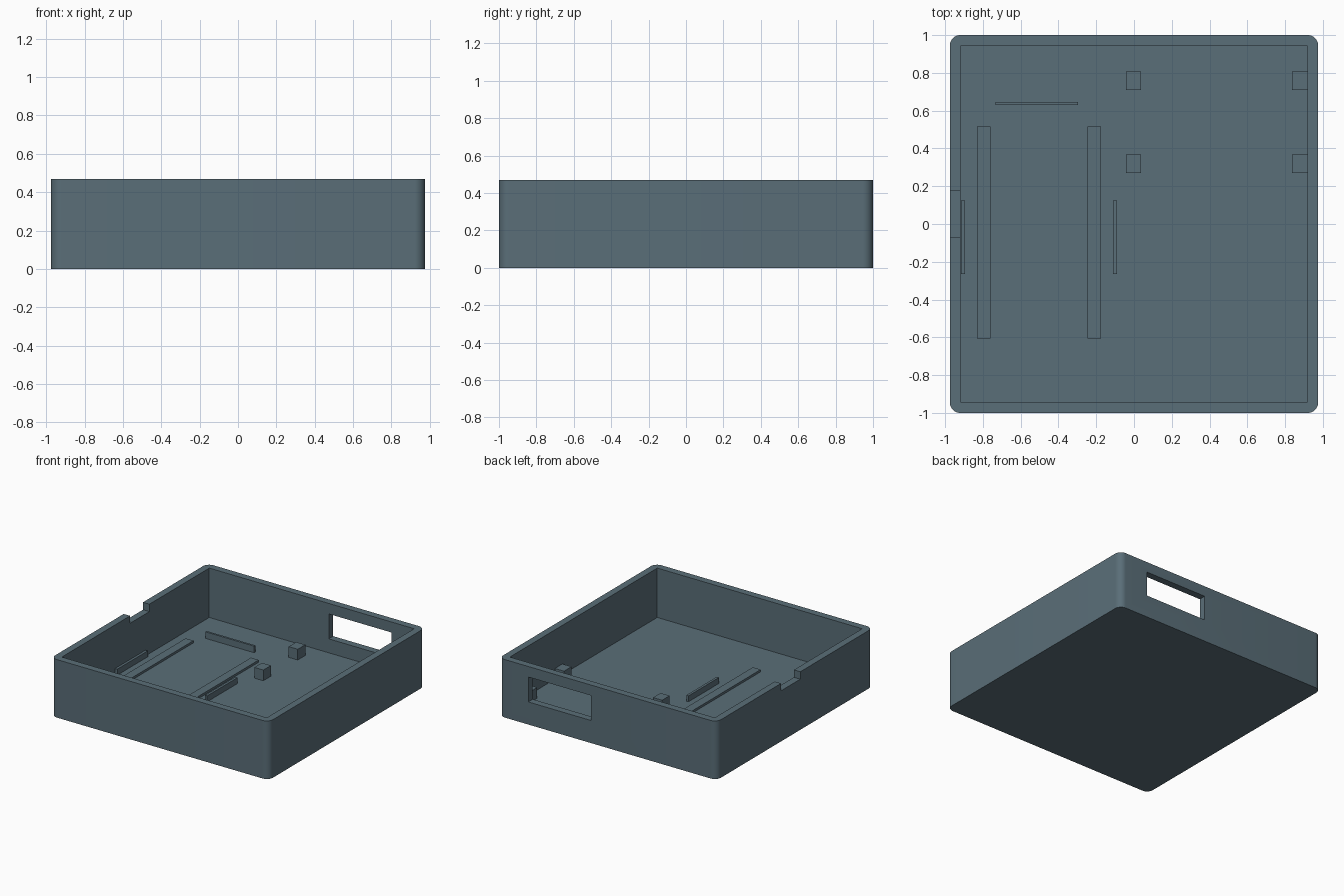
import bpy, bmesh, math

if "Cube" in bpy.data.objects:
    bpy.data.objects.remove(bpy.data.objects["Cube"])

HX, HY, H = 0.975, 1.0, 0.47      # half width, half depth, height
FLOOR = 0.07

slate = bpy.data.materials.new("slate blue grey")
slate.diffuse_color = (0.102, 0.156, 0.188, 1)
slate.use_nodes = True
slate.node_tree.nodes["Principled BSDF"].inputs["Base Color"].default_value = slate.diffuse_color


def box(name, x0, x1, y0, y1, z0, z1, corner=0):
    """Box from its limits, optionally with rounded vertical edges."""
    bm = bmesh.new()
    bmesh.ops.create_cube(bm, size=1)
    for v in bm.verts:
        v.co.x = x1 if v.co.x > 0 else x0
        v.co.y = y1 if v.co.y > 0 else y0
        v.co.z = z1 if v.co.z > 0 else z0
    if corner:
        upright = [e for e in bm.edges
                   if abs(e.verts[0].co.z - e.verts[1].co.z) > 0.01]
        bmesh.ops.bevel(bm, geom=upright, offset=corner, segments=10,
                        profile=0.5, affect='EDGES')
    mesh = bpy.data.meshes.new(name)
    bm.to_mesh(mesh)
    bm.free()
    mesh.materials.append(slate)
    ob = bpy.data.objects.new(name, mesh)
    bpy.context.collection.objects.link(ob)
    return ob


# Open tray with rounded outer corners
tray = box("tray", -HX, HX, -HY, HY, 0, H, corner=0.055)

# Cavity, back window and left rim notch
cutters = [
    box("cavity_cutter", -0.918, 0.918, -0.943, 0.943, FLOOR, 0.6),
    box("window_cutter", 0.153, 0.713, 0.9, 1.1, 0.183, 0.385),
    box("notch_cutter", -1.1, -0.85, -0.07, 0.177, 0.41, 0.6),
]
bpy.context.view_layer.objects.active = tray
tray.select_set(True)
for c in cutters:
    mod = tray.modifiers.new(c.name, 'BOOLEAN')
    mod.operation = 'DIFFERENCE'
    mod.solver = 'EXACT'
    mod.object = c
    bpy.ops.object.modifier_apply(modifier=mod.name)
for c in cutters:
    bpy.data.objects.remove(c, do_unlink=True)
bpy.ops.object.shade_smooth_by_angle(angle=math.radians(30))

BASE = FLOOR - 0.01               # fittings sink slightly into the floor

# Two long low rails
for side, x in (("left", -0.83), ("right", -0.245)):
    box(side + "_rail", x, x + 0.07, -0.605, 0.515, BASE, 0.088)

# Thin upright guides beside the rails, and one across the end
for side, x in (("left", -0.916), ("right", -0.11)):
    box(side + "_guide", x, x + 0.02, -0.265, 0.125, BASE, 0.118)
box("end_guide", -0.733, -0.297, 0.63, 0.647, BASE, 0.123)

# Four square support posts, the right pair against the wall
for side, x0, x1 in (("middle", -0.043, 0.038), ("wall", 0.836, 0.925)):
    for place, y in (("front", 0.27), ("back", 0.71)):
        box(f"{side}_{place}_post", x0, x1, y, y + 0.097, BASE, 0.157)
